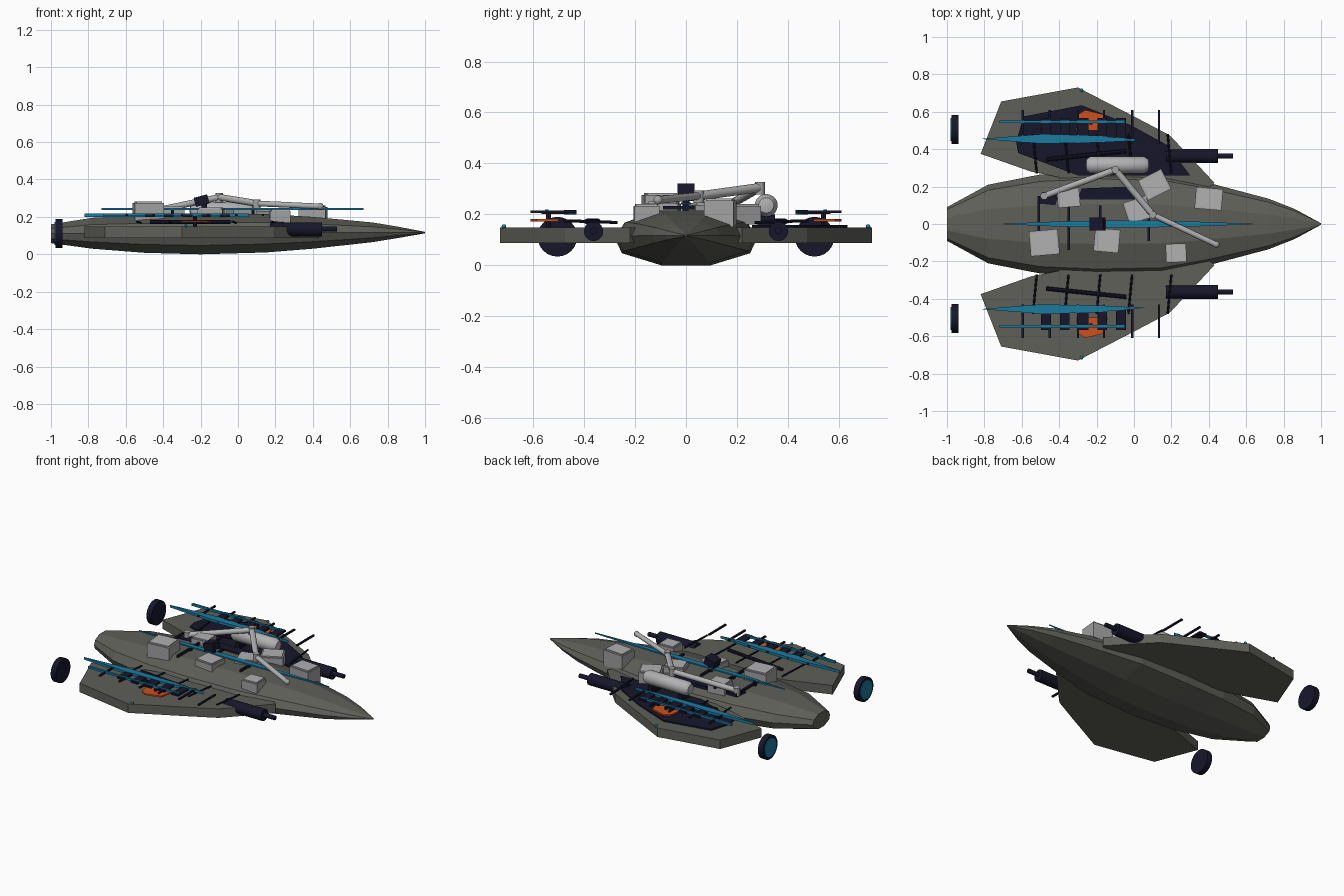
import bpy, bmesh, math
from mathutils import Vector, Matrix

if "Cube" in bpy.data.objects:
    bpy.data.objects.remove(bpy.data.objects["Cube"])


def mat(name, c):
    m = bpy.data.materials.new(name)
    m.diffuse_color = (*c, 1)
    m.use_nodes = True
    m.node_tree.nodes["Principled BSDF"].inputs["Base Color"].default_value = m.diffuse_color
    return m


HULL = mat("hull grey", (0.115, 0.115, 0.1))
NAVY = mat("dark navy", (0.008, 0.008, 0.024))
BLUE = mat("panel blue", (0.01, 0.2, 0.35))
ORANGE = mat("rust orange", (0.62, 0.08, 0.01))
GREY = mat("light grey", (0.36, 0.36, 0.37))
PALE = mat("pale grey", (0.44, 0.44, 0.45))


def add(name, bm, m, smooth=False):
    bmesh.ops.recalc_face_normals(bm, faces=bm.faces)
    me = bpy.data.meshes.new(name)
    bm.to_mesh(me)
    bm.free()
    me.materials.append(m)
    ob = bpy.data.objects.new(name, me)
    bpy.context.collection.objects.link(ob)
    if smooth:
        bpy.ops.object.select_all(action='DESELECT')
        bpy.context.view_layer.objects.active = ob
        ob.select_set(True)
        bpy.ops.object.shade_smooth_by_angle(angle=math.radians(40))
    return ob


def box(name, loc, size, m, rz=0, ry=0):
    bm = bmesh.new()
    M = (Matrix.Translation(loc) @ Matrix.Rotation(math.radians(rz), 4, 'Z')
         @ Matrix.Rotation(math.radians(ry), 4, 'Y') @ Matrix.Diagonal((*size, 1)))
    bmesh.ops.create_cube(bm, size=1, matrix=M)
    return add(name, bm, m)


def rod(name, a, b, r, m, n=16):
    a, b = Vector(a), Vector(b)
    d = b - a
    bm = bmesh.new()
    M = Matrix.Translation((a + b) / 2) @ d.to_track_quat('Z', 'Y').to_matrix().to_4x4()
    bmesh.ops.create_cone(bm, cap_ends=True, segments=n, radius1=r, radius2=r, depth=d.length, matrix=M)
    return add(name, bm, m, n > 8)


def ball(name, loc, r, m):
    bm = bmesh.new()
    bmesh.ops.create_uvsphere(bm, u_segments=16, v_segments=10, radius=r, matrix=Matrix.Translation(loc))
    return add(name, bm, m, True)


def slab(name, pts, z0, z1, m):
    bm = bmesh.new()
    f = bm.faces.new([bm.verts.new((x, y, z0)) for x, y in pts])
    g = bmesh.ops.extrude_face_region(bm, geom=[f])
    bmesh.ops.translate(bm, vec=(0, 0, z1 - z0), verts=[v for v in g['geom'] if isinstance(v, bmesh.types.BMVert)])
    return add(name, bm, m)


# main hull: faceted section lofted along x (x, half width, bottom, top)
stations = [(-1, .09, .06, .16), (-.78, .21, .03, .195), (-.5, .265, .008, .21), (-.2, .28, 0, .215),
            (.15, .272, .01, .215), (.4, .22, .03, .2), (.72, .135, .065, .17), (.86, .08, .088, .147),
            (1, .004, .112, .12)]
half = [(.35, 0), (.9, .22), (1, .5), (.86, .78), (.38, 1)]
section = half + [(-u, v) for u, v in reversed(half)]
bm = bmesh.new()
rings = [[bm.verts.new((x, u * w, b + v * (t - b))) for u, v in section] for x, w, b, t in stations]
for r0, r1 in zip(rings, rings[1:]):
    for i in range(10):
        j = (i + 1) % 10
        bm.faces.new((r0[i], r0[j], r1[j], r1[i]))
bm.faces.new(rings[0])
bm.faces.new(rings[-1])
add("main_hull", bm, HULL)

wing = [(-.82, .375), (-.71, .655), (-.3, .73), (0, .575), (.19, .475), (.3, .36), (.43, .22), (.3, .1),
        (-.35, .15), (-.4, .25), (-.55, .28)]
for s, side in ((1, "left"), (-1, "right")):
    # side wing slab
    slab(side + "_wing", [(x, y * s) for x, y in wing], .088, .148, HULL)
    ball(side + "_tip_light", (-.28, .715 * s, .152), .009, BLUE)
    # forward cannon
    y = .363 * s
    rod(side + "_cannon", (.17, y, .133), (.45, y, .133), .038, NAVY, 20)
    rod(side + "_barrel", (.45, y, .135), (.53, y, .135), .014, NAVY, 12)
    # rear engine disc
    y = .505 * s
    rod(side + "_engine_disc", (-.975, y, .112), (-.938, y, .112), .078, NAVY, 24)
    rod(side + "_engine_glow", (-.981, y, .112), (-.97, y, .112), .062, BLUE, 24)
    # long blue wing blades
    slab(side + "_wide_blade", [(-.82, .455 * s), (-.5, .48 * s), (-.2, .472 * s), (.06, .448 * s),
                                (-.2, .435 * s), (-.5, .43 * s)], .2, .217, BLUE)
    box(side + "_narrow_blade", (-.385, .547 * s, .212), (.67, .014, .014), BLUE)
    # orange accent plate
    slab(side + "_orange_plate", [(-.31, .5 * s), (-.3, .585 * s), (-.26, .61 * s), (-.16, .585 * s),
                                  (-.14, .5 * s)], .172, .182, ORANGE)
    rod(side + "_plate_post", (-.23, .54 * s, .14), (-.23, .54 * s, .215), .01, NAVY, 8)
    # dark cross blocks and thin ribs over the wing
    for i in range(5):
        box(f"{side}_cross_block_{i}", (-.47 + i * .1, .505 * s, .208), (.052, .125, .012), NAVY)
    for i, x in enumerate((-.595, -.45, -.3, -.16, -.01, .133)):
        box(f"{side}_rib_{i}", (x, .52 * s, .21), (.012, .18, .01), NAVY)
    for i, x in enumerate((-.52, -.35, -.18, -.01, .2)):
        rod(f"{side}_strut_{i}", (x, .27 * s, .168), (x - .02, .48 * s, .175), .006, NAVY, 8)
    rod(side + "_side_bar", (-.47, .345 * s, .172), (-.04, .39 * s, .172), .011, NAVY, 8)

# dark plating on the left wing and hull
slab("left_wing_plate", [(-.62, .38), (-.63, .44), (-.59, .575), (-.28, .635), (-.02, .53), (.18, .42), (.3, .26),
                         (-.3, .26)], .146, .158, NAVY)
slab("hull_dark_plate", [(-.3, .13), (-.28, .19), (-.02, .2), (.02, .13)], .19, .213, NAVY)
slab("hull_rear_dark_plate", [(-.52, .11), (-.49, .17), (-.4, .17), (-.42, .1)], .19, .212, NAVY)

# central spine blade with cross rods
slab("spine_blade", [(-.73, 0), (-.4, .014), (0, .02), (.3, .014), (.67, 0), (.3, -.014), (0, -.02), (-.4, -.014)],
     .238, .247, BLUE)
for i, (x, y0, y1) in enumerate(((-.51, -.12, .15), (-.35, -.14, .2), (-.18, -.08, .1), (.08, -.09, .05))):
    box(f"spine_rod_{i}", (x, (y0 + y1) / 2, .226), (.013, y1 - y0, .014), NAVY)
    box(f"spine_post_{i}", (x, 0, .22), (.016, .02, .05), NAVY)

# tilted sensor box
box("sensor_box", (-.195, 0, .287), (.075, .068, .05), NAVY, ry=-15)
rod("sensor_post", (-.18, 0, .2), (-.18, 0, .28), .014, NAVY, 12)

# cargo crates with raised lids (x, y, length, width, bottom, top, turn)
crates = [(-.35, .14, .12, .1, .18, .255, 5), (.02, .075, .13, .12, .19, .245, 18), (.11, .21, .14, .12, .16, .24, 27),
          (.4, .135, .145, .115, .15, .262, -5), (-.48, -.1, .155, .135, .18, .283, 5),
          (-.145, -.088, .135, .125, .19, .25, -5), (.225, -.155, .11, .1, .16, .24, 2)]
for i, (x, y, l, w, z0, z1, a) in enumerate(crates):
    box(f"crate_{i}", (x, y, (z0 + z1 - .008) / 2), (l, w, z1 - z0 - .008), GREY, rz=a)
    box(f"crate_lid_{i}", (x, y, z1 - .006), (l * .88, w * .88, .012), PALE, rz=a)

# storage tank with domed ends
bm = bmesh.new()
prof = [(-.26, 0), (-.255, .03), (-.235, .045), (.055, .045), (.078, .03), (.085, 0)]
vs = [bm.verts.new((x, .315, .235 + r)) for x, r in prof]
es = [bm.edges.new(p) for p in zip(vs, vs[1:])]
bmesh.ops.spin(bm, geom=vs + es, cent=(0, .315, .235), axis=(1, 0, 0), angle=math.tau, steps=20)
bmesh.ops.remove_doubles(bm, verts=bm.verts, dist=.0005)
add("storage_tank", bm, PALE, True)
for i, x in enumerate((-.2, .02)):
    box(f"tank_cradle_{i}", (x, .315, .17), (.03, .07, .06), NAVY)

# jointed crane arm
path = [(-.48, .15, .225), (-.1, .29, .305), (.1, .05, .272), (.44, -.11, .256)]
for i, (a, b) in enumerate(zip(path, path[1:])):
    rod(f"arm_segment_{i}", a, b, (.017, .018, .015)[i], PALE)
for i, (x, y, z) in enumerate(path[:3]):
    rod(f"arm_joint_{i}", (x, y, z - .028), (x, y, z + .022), .02, GREY)
ball("arm_gripper", path[3], .018, GREY)
